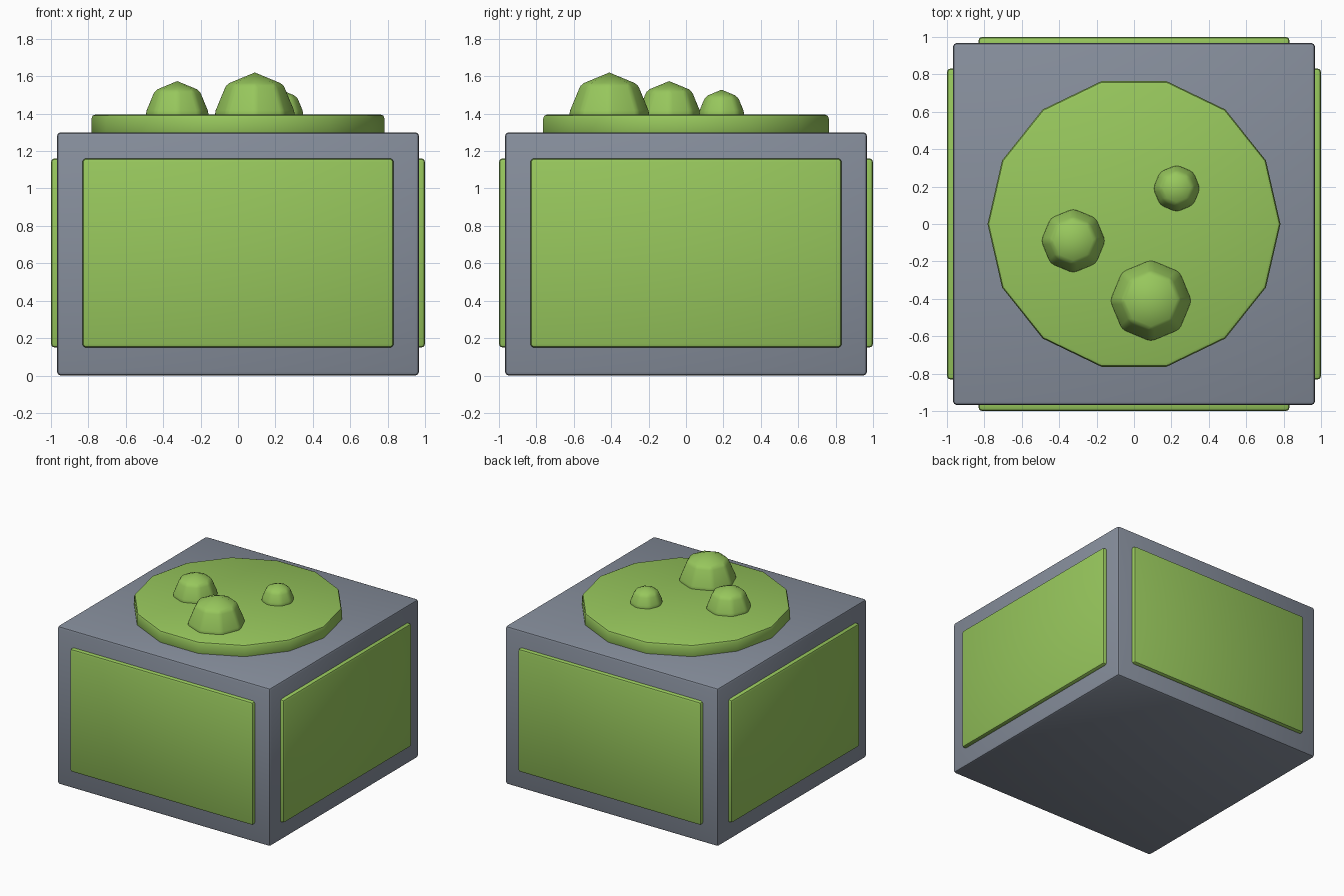
import bpy, math

if "Cube" in bpy.data.objects:
    bpy.data.objects.remove(bpy.data.objects["Cube"])


def material(name, rgb):
    m = bpy.data.materials.new(name)
    m.diffuse_color = (*rgb, 1)
    m.use_nodes = True
    m.node_tree.nodes["Principled BSDF"].inputs["Base Color"].default_value = m.diffuse_color
    return m


GREEN = material("leaf green", (0.31, 0.57, 0.108))
GREY = material("slate grey", (0.24, 0.272, 0.332))


def finish(name, mat, bevel=0.02):
    """Name the active object, round its sharp edges and smooth the shallow ones."""
    ob = bpy.context.object
    ob.name = name
    ob.data.materials.append(mat)
    bpy.ops.object.transform_apply(location=False, rotation=True, scale=True)
    mod = ob.modifiers.new("rounded_edges", "BEVEL")
    mod.width = bevel
    mod.segments = 2
    mod.limit_method = "ANGLE"
    mod.angle_limit = math.radians(30)
    bpy.ops.object.modifier_apply(modifier=mod.name)
    bpy.ops.object.shade_smooth_by_angle(angle=math.radians(30))
    return ob


def box(name, mat, center, size):
    bpy.ops.mesh.primitive_cube_add(size=1, location=center)
    bpy.context.object.scale = size
    return finish(name, mat)


# Main block
box("block_body", GREY, (0, 0, 0.65), (1.936, 1.936, 1.3))

# Raised panel on each of the four sides
for side, (dx, dy) in {"front": (0, -1), "back": (0, 1),
                       "left": (-1, 0), "right": (1, 0)}.items():
    size = (0.08, 1.664, 1.012) if dx else (1.664, 0.08, 1.012)
    box(side + "_panel", GREEN, (dx * 0.96, dy * 0.96, 0.655), size)

# Fourteen-sided disc on top, with a corner on the x axis
bpy.ops.mesh.primitive_cylinder_add(vertices=14, radius=0.783, depth=0.115,
                                    location=(0, 0, 1.3375),
                                    rotation=(0, 0, math.pi / 2))
finish("top_disc", GREEN)

# Low-poly domes sunk halfway into the disc
for name, x, y, r in (("large_dome", 0.09, -0.41, 0.222),
                      ("medium_dome", -0.325, -0.09, 0.176),
                      ("small_dome", 0.228, 0.19, 0.13)):
    bpy.ops.mesh.primitive_uv_sphere_add(segments=8, ring_count=4, radius=r,
                                         location=(x, y, 1.398))
    finish(name, GREEN)
